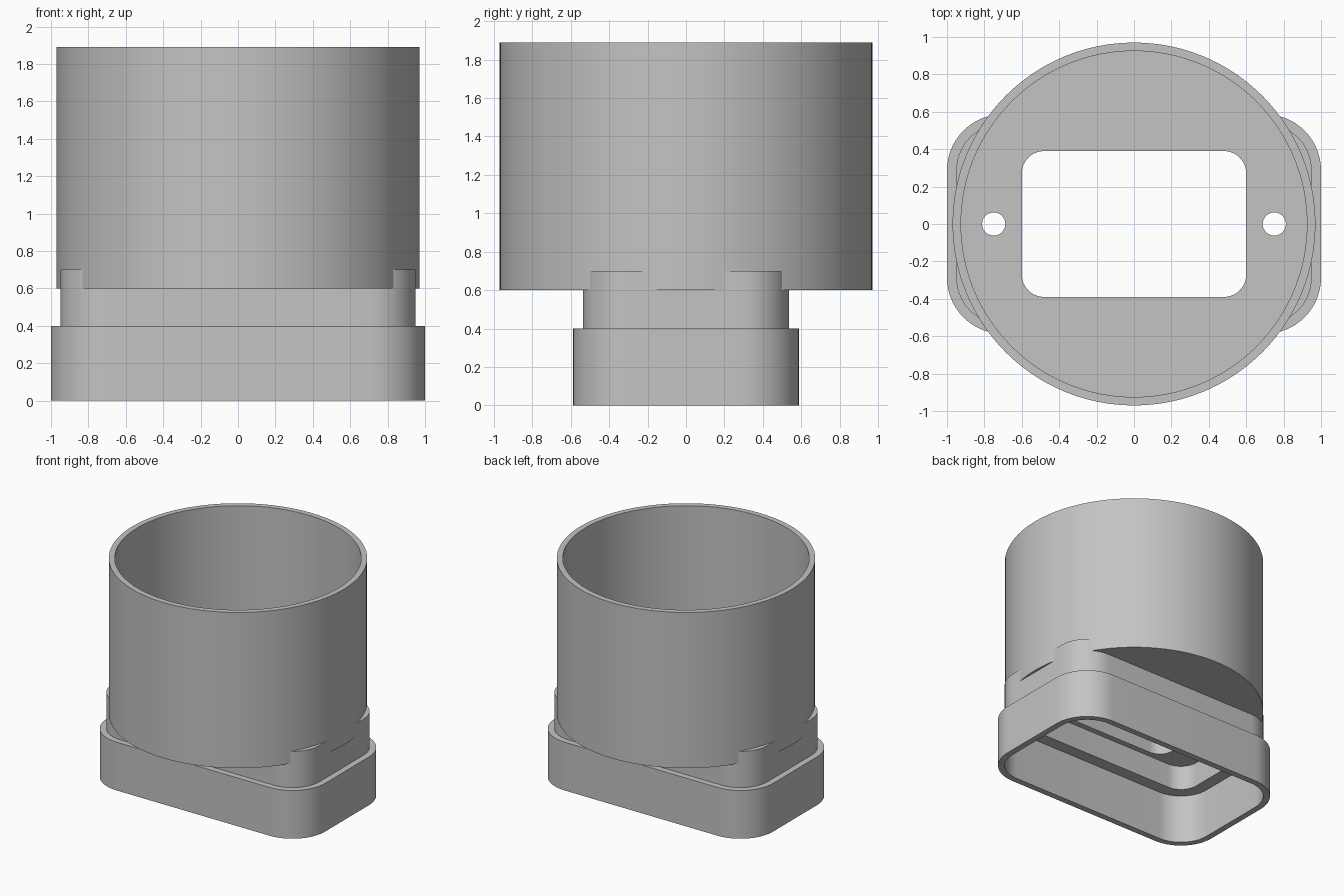
import bpy, bmesh, math

cube = bpy.data.objects.get("Cube")
if cube:
    bpy.data.objects.remove(cube)

grey = bpy.data.materials.new("plain_grey")
grey.use_nodes = True
COLOUR = (0.55, 0.55, 0.55, 1)
grey.diffuse_color = COLOUR
grey.node_tree.nodes["Principled BSDF"].inputs["Base Color"].default_value = COLOUR


def circle(r, cx=0, n=128):
    return [(cx + r * math.cos(2 * math.pi * i / n), r * math.sin(2 * math.pi * i / n))
            for i in range(n)]


def rounded_rect(hx, hy, r, n=14):
    pts = []
    for k, (sx, sy) in enumerate([(1, 1), (-1, 1), (-1, -1), (1, -1)]):
        for i in range(n + 1):
            a = (k + i / n) * math.pi / 2
            pts.append((sx * (hx - r) + r * math.cos(a), sy * (hy - r) + r * math.sin(a)))
    return pts


def loft(name, rings, closed=False):
    """Bridge (profile, z) rings; either cap the ends or join last to first."""
    bm = bmesh.new()
    loops = [[bm.verts.new((x, y, z)) for x, y in pts] for pts, z in rings]
    pairs = list(zip(loops, loops[1:]))
    if closed:
        pairs.append((loops[-1], loops[0]))
    else:
        bm.faces.new(loops[0])
        bm.faces.new(loops[-1])
    for a, b in pairs:
        for i in range(len(a)):
            j = (i + 1) % len(a)
            bm.faces.new((a[i], a[j], b[j], b[i]))
    bmesh.ops.recalc_face_normals(bm, faces=bm.faces)
    mesh = bpy.data.meshes.new(name)
    bm.to_mesh(mesh)
    bm.free()
    mesh.materials.append(grey)
    ob = bpy.data.objects.new(name, mesh)
    bpy.context.collection.objects.link(ob)
    return ob


def tube(name, outer, inner, z0, z1):
    return loft(name, [(outer, z0), (outer, z1), (inner, z1), (inner, z0)], closed=True)


def cut(target, cutter):
    mod = target.modifiers.new(cutter.name, "BOOLEAN")
    mod.operation, mod.solver, mod.object = "DIFFERENCE", "EXACT", cutter
    cutter.hide_render = True
    cutter.hide_viewport = True


# Base skirt and the narrower neck above it
base = tube("base_skirt", rounded_rect(1.0, 0.587, 0.3), rounded_rect(0.95, 0.537, 0.25), 0, 0.4)
neck = tube("neck", rounded_rect(0.95, 0.537, 0.25), rounded_rect(0.85, 0.437, 0.15), 0.4, 0.7)

# Open round cup with a thick floor
RIM, BORE, FLOOR, TOP = 0.97, 0.925, 0.7, 1.89
cup = loft("cup", [(circle(RIM), 0.6), (circle(RIM), TOP), (circle(BORE), TOP), (circle(BORE), FLOOR)])

# Rectangular opening and two screw holes through the floor
cut(cup, loft("opening_cutter", [(rounded_rect(0.6, 0.39, 0.12), 0.5), (rounded_rect(0.6, 0.39, 0.12), 0.8)]))
for side, x in (("left", 0.75), ("right", -0.75)):
    hole = circle(0.062, x, 32)
    cut(cup, loft(side + "_screw_cutter", [(hole, 0.5), (hole, 0.8)]))

# Trim the neck where it runs into the cup
cut(neck, loft("neck_cutter", [(circle(RIM), 0.6), (circle(RIM), 0.9)]))

# Bake the cuts, then smooth round walls while keeping edges sharp
bpy.context.view_layer.update()
graph = bpy.context.evaluated_depsgraph_get()
for ob in (cup, neck):
    baked = bpy.data.meshes.new_from_object(ob.evaluated_get(graph))
    ob.modifiers.clear()
    ob.data = baked
for ob in [o for o in bpy.data.objects if o.name.endswith("_cutter")]:
    bpy.data.objects.remove(ob)

bpy.ops.object.select_all(action="DESELECT")
for ob in (base, neck, cup):
    ob.select_set(True)
bpy.context.view_layer.objects.active = cup
bpy.ops.object.shade_smooth_by_angle(angle=math.radians(30))
